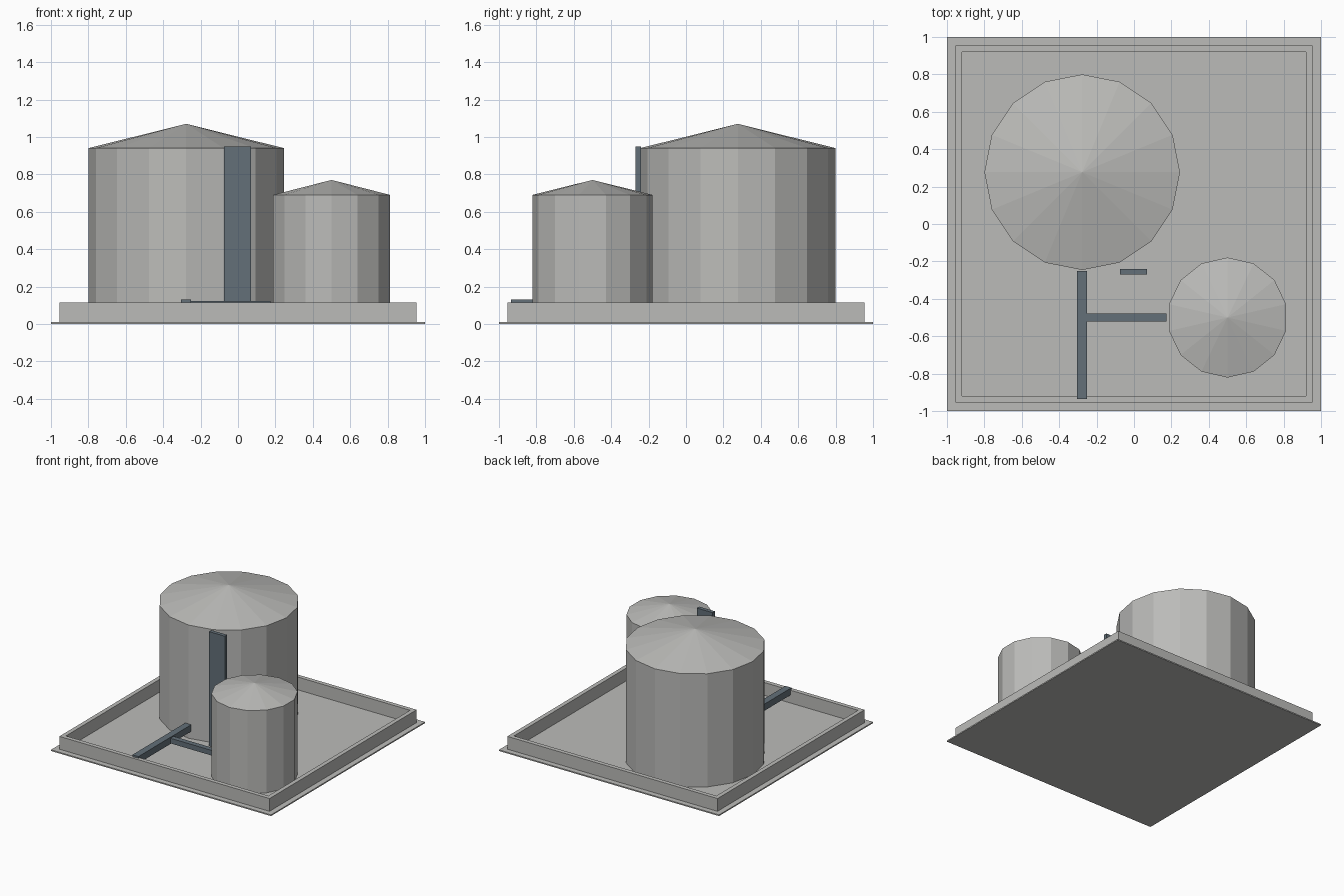
import bpy, bmesh
from math import pi, sin, cos

cube = bpy.data.objects.get("Cube")
if cube:
    bpy.data.objects.remove(cube, do_unlink=True)


def material(name, rgb):
    m = bpy.data.materials.new(name)
    m.use_nodes = True
    m.diffuse_color = (*rgb, 1)
    m.node_tree.nodes["Principled BSDF"].inputs["Base Color"].default_value = (*rgb, 1)
    return m


GREY = material("concrete grey", (0.50, 0.50, 0.485))
BLUE = material("steel blue grey", (0.125, 0.16, 0.19))


def finish(name, bm, mat):
    bmesh.ops.recalc_face_normals(bm, faces=bm.faces[:])
    me = bpy.data.meshes.new(name)
    bm.to_mesh(me)
    bm.free()
    me.materials.append(mat)
    ob = bpy.data.objects.new(name, me)
    bpy.context.collection.objects.link(ob)
    return ob


def box(name, low, high, mat):
    bm = bmesh.new()
    bmesh.ops.create_cube(bm, size=1)
    for v in bm.verts:
        v.co = [(a + b) / 2 + c * (b - a) for a, b, c in zip(low, high, v.co)]
    return finish(name, bm, mat)


def tank(name, x, y, radius, sides, eave, apex):
    """Faceted wall with a shallow cone roof, one vertex pointing to the back."""
    bm = bmesh.new()
    angles = [pi / 2 + 2 * pi * i / sides for i in range(sides)]
    low, high = [[bm.verts.new((x + radius * cos(a), y + radius * sin(a), z))
                  for a in angles] for z in (FLOOR, eave)]
    tip = bm.verts.new((x, y, apex))
    bm.faces.new(low)
    for i in range(sides):
        j = (i + 1) % sides
        bm.faces.new((low[i], low[j], high[j], high[i]))
        bm.faces.new((high[i], high[j], tip))
    return finish(name, bm, GREY)


FLOOR = 0.01

# Ground slab
box("ground_slab", (-1, -1, 0), (1, 1, FLOOR), GREY)

# Containment wall: square rings joined into a closed frame
bm = bmesh.new()
rings = []
for half, z in ((0.955, FLOOR), (0.955, 0.115), (0.92, 0.115), (0.92, FLOOR)):
    rings.append([bm.verts.new((sx * half, sy * half, z))
                  for sx, sy in ((-1, -1), (1, -1), (1, 1), (-1, 1))])
for a, b in zip(rings, rings[1:] + rings[:1]):
    for i in range(4):
        j = (i + 1) % 4
        bm.faces.new((a[i], a[j], b[j], b[i]))
finish("containment_wall", bm, GREY)

# Tanks
tank("large_tank", -0.277, 0.277, 0.523, 16, 0.94, 1.07)
tank("small_tank", 0.5, -0.5, 0.321, 14, 0.69, 0.77)

# Ladder and pipes
box("ladder", (-0.075, -0.27, FLOOR), (0.07, -0.24, 0.95), BLUE)
box("main_pipe", (-0.305, -0.935, 0.075), (-0.25, -0.25, 0.13), BLUE)
box("branch_pipe", (-0.25, -0.52, 0.08), (0.175, -0.478, 0.122), BLUE)
